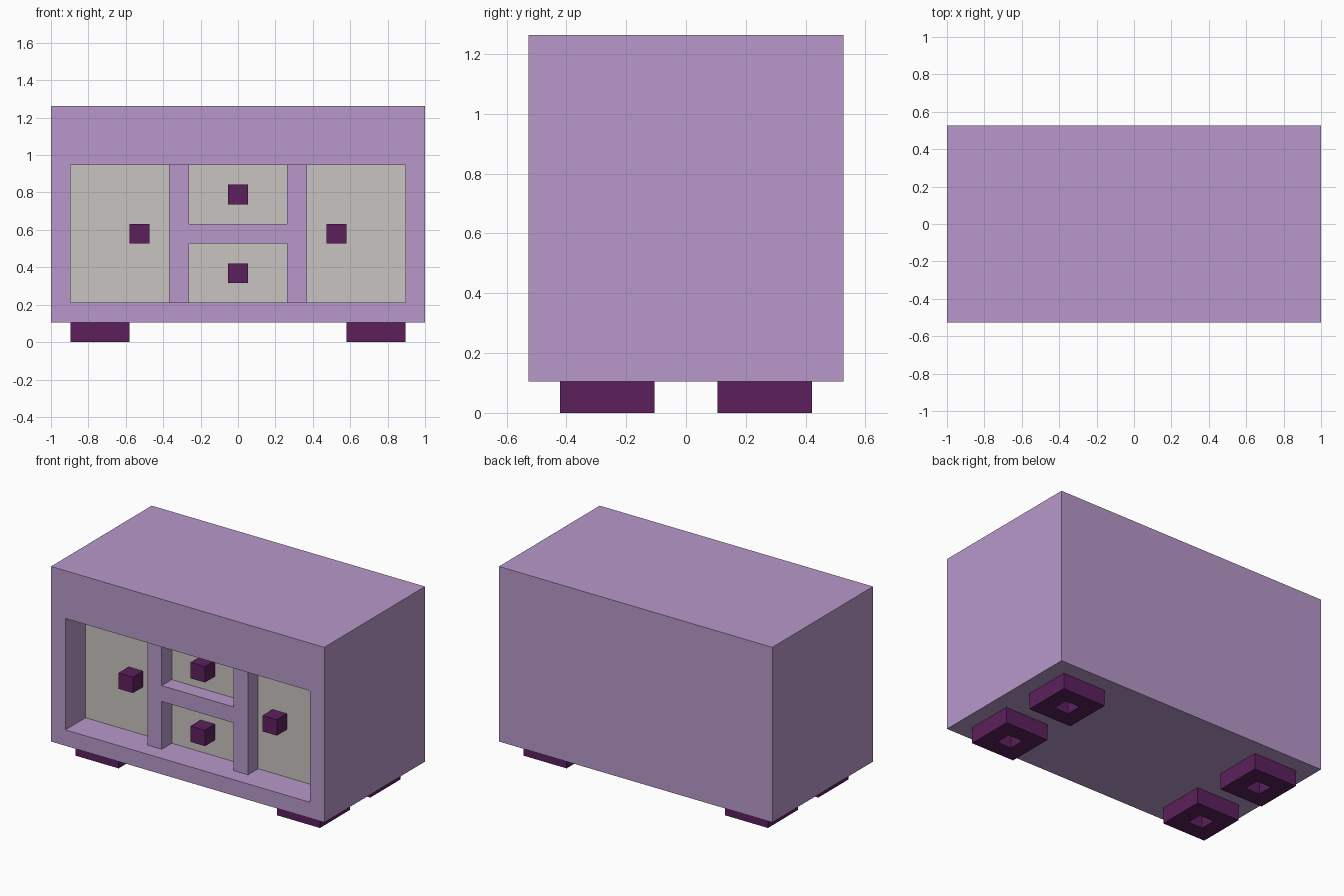
import bpy, bmesh
from mathutils import Vector

if "Cube" in bpy.data.objects:
    bpy.data.objects.remove(bpy.data.objects["Cube"])

U = 2 / 19  # one block of the model's grid


def material(name, rgb):
    m = bpy.data.materials.new(name)
    lin = [((c / 255 + 0.055) / 1.055) ** 2.4 for c in rgb]
    m.diffuse_color = (*lin, 1)
    m.use_nodes = True
    m.node_tree.nodes["Principled BSDF"].inputs["Base Color"].default_value = m.diffuse_color
    return m


LILAC = material("lilac wood", (184, 152, 202))
BEIGE = material("beige panel", (201, 196, 193))
PLUM = material("dark plum", (92, 32, 92))


def box_bmesh(lo, hi):
    """Box between two corners given in grid blocks."""
    bm = bmesh.new()
    bmesh.ops.create_cube(bm, size=1)
    lo, hi = Vector(lo), Vector(hi)
    for v in bm.verts:
        v.co = Vector([(lo[i] if v.co[i] < 0 else hi[i]) * U for i in range(3)])
    bm.normal_update()
    return bm


def finish(bm, name, *mats):
    me = bpy.data.meshes.new(name)
    bm.to_mesh(me)
    bm.free()
    for m in mats:
        me.materials.append(m)
    ob = bpy.data.objects.new(name, me)
    bpy.context.collection.objects.link(ob)
    return ob


def face_towards(bm, d):
    return max(bm.faces, key=lambda f: f.normal.dot(Vector(d)))


# Cabinet body: front face inset, top rail widened, then sunk two blocks
bm = box_bmesh((-9.5, -5, 1), (9.5, 5, 12))
front = face_towards(bm, (0, -1, 0))
bmesh.ops.inset_region(bm, faces=[front], thickness=U, use_even_offset=True)
for v in front.verts:
    if v.co.z > 6 * U:
        v.co.z = 9 * U
panel = bmesh.ops.extrude_discrete_faces(bm, faces=[front])["faces"][0]
for v in panel.verts:
    v.co.y = -3 * U
panel.material_index = 1
bmesh.ops.recalc_face_normals(bm, faces=bm.faces[:])
finish(bm, "cabinet_body", LILAC, BEIGE)

# Dividers between doors and drawers, set one block back
for side, x in (("left", -3), ("right", 3)):
    finish(box_bmesh((x - .5, -4, 2), (x + .5, -3, 9)), side + "_divider", LILAC)
finish(box_bmesh((-2.5, -4, 5), (2.5, -3, 6)), "drawer_rail", LILAC)

# Knobs on the two doors and two drawers
for name, x, z in (("left_door_knob", -5, 5), ("right_door_knob", 5, 5),
                   ("upper_drawer_knob", 0, 7), ("lower_drawer_knob", 0, 3)):
    finish(box_bmesh((x - .5, -4, z), (x + .5, -3, z + 1)), name, PLUM)

# Feet: square rings with a one-block hole open underneath
for sx, xn in ((-1, "left"), (1, "right")):
    for sy, yn in ((-1, "front"), (1, "back")):
        cx, cy = 7 * sx, 2.5 * sy
        bm = box_bmesh((cx - 1.5, cy - 1.5, 0), (cx + 1.5, cy + 1.5, 1))
        top = face_towards(bm, (0, 0, 1))
        base = face_towards(bm, (0, 0, -1))
        bmesh.ops.inset_region(bm, faces=[base], thickness=U, use_even_offset=True)
        cap = bmesh.ops.extrude_discrete_faces(bm, faces=[base])["faces"][0]
        for v in cap.verts:
            v.co.z = U
        bmesh.ops.recalc_face_normals(bm, faces=bm.faces[:])
        # hidden against the cabinet underside
        bmesh.ops.delete(bm, geom=[top, cap], context="FACES_ONLY")
        finish(bm, f"{yn}_{xn}_foot", PLUM)
